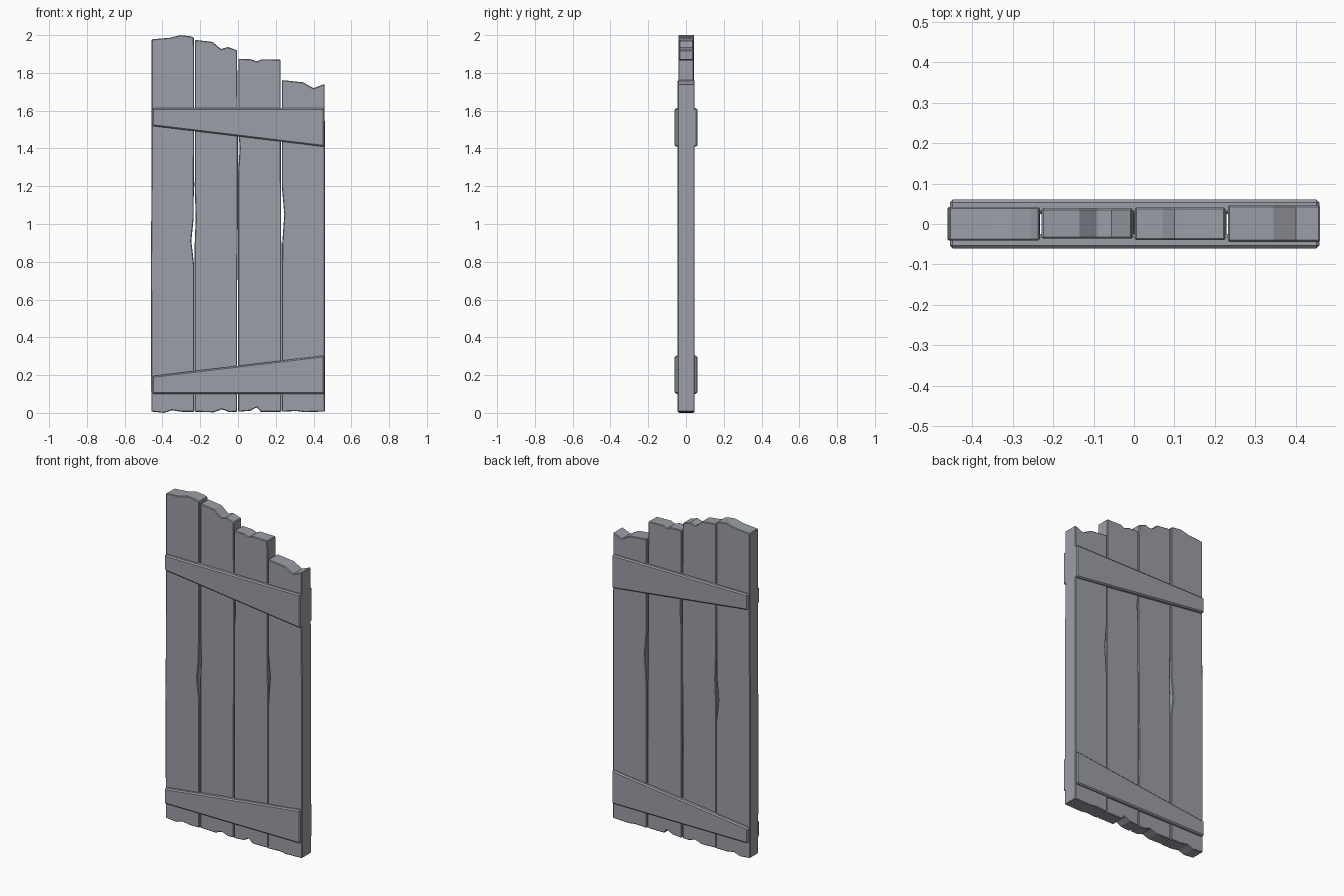
import bpy, bmesh

# Dark slate grey wood
wood = bpy.data.materials.new("dark_wood")
wood.diffuse_color = (0.33, 0.345, 0.385, 1)


def slab(name, outline, y0, y1, bevel):
    """Extrude an x-z outline from y0 to y1 and chamfer its edges."""
    bm = bmesh.new()
    face = bm.faces.new([bm.verts.new((x, y0, z)) for x, z in outline])
    ext = bmesh.ops.extrude_face_region(bm, geom=[face])
    for v in ext["geom"]:
        if isinstance(v, bmesh.types.BMVert):
            v.co.y = y1
    bmesh.ops.recalc_face_normals(bm, faces=bm.faces)
    me = bpy.data.meshes.new(name)
    bm.to_mesh(me)
    bm.free()
    me.materials.append(wood)
    ob = bpy.data.objects.new(name, me)
    bpy.context.collection.objects.link(ob)
    mod = ob.modifiers.new("chamfer", 'BEVEL')
    mod.width = bevel
    mod.segments = 1
    mod.limit_method = 'ANGLE'
    mod.angle_limit = 0.9
    return ob


# Planks: bottom (left to right), right edge (upwards), top (right to left), left edge (downwards)
planks = [
    (-0.041, 0.042, [
        (-0.459, 0.007), (-0.39, 0.0), (-0.35, 0.014), (-0.30, 0.006), (-0.232, 0.006),
        (-0.232, 0.78), (-0.247, 0.91), (-0.235, 1.03), (-0.232, 1.5),
        (-0.233, 1.987), (-0.255, 1.994), (-0.305, 2.0), (-0.36, 1.986), (-0.457, 1.978),
        (-0.457, 1.3), (-0.461, 0.8)]),
    (-0.036, 0.039, [
        (-0.229, 0.006), (-0.13, 0.003), (-0.085, 0.019), (-0.045, 0.004), (-0.004, 0.006),
        (-0.005, 0.6), (-0.001, 1.0), (0.0, 1.4),
        (-0.005, 1.92), (-0.055, 1.937), (-0.09, 1.926), (-0.135, 1.964), (-0.228, 1.975),
        (-0.229, 1.2), (-0.224, 1.03), (-0.229, 0.9)]),
    (-0.04, 0.041, [
        (0.001, 0.006), (0.065, 0.011), (0.10, 0.030), (0.12, 0.006), (0.229, 0.006),
        (0.229, 0.9), (0.225, 1.87), (0.125, 1.872), (0.10, 1.861), (0.07, 1.872),
        (0.002, 1.875), (0.002, 1.5), (0.009, 1.4), (0.001, 1.28), (0.0, 0.6)]),
    (-0.044, 0.046, [
        (0.232, 0.006), (0.31, 0.010), (0.35, 0.004), (0.46, 0.007),
        (0.46, 1.0), (0.459, 1.742), (0.40, 1.719), (0.345, 1.75), (0.232, 1.762),
        (0.232, 1.2), (0.245, 1.05), (0.233, 0.88)]),
]
for i, (y0, y1, outline) in enumerate(planks):
    slab(f"plank_{i + 1}", outline, y0, y1, 0.004)

# Tapered cross battens on both faces
battens = {
    "upper_batten": [(-0.455, 1.519), (0.458, 1.409), (0.458, 1.613), (-0.455, 1.613)],
    "lower_batten": [(-0.455, 0.101), (0.458, 0.101), (0.458, 0.304), (-0.455, 0.195)],
}
for name, outline in battens.items():
    slab(name + "_front", outline, -0.06, -0.025, 0.007)
    slab(name + "_back", outline, 0.025, 0.06, 0.007)
